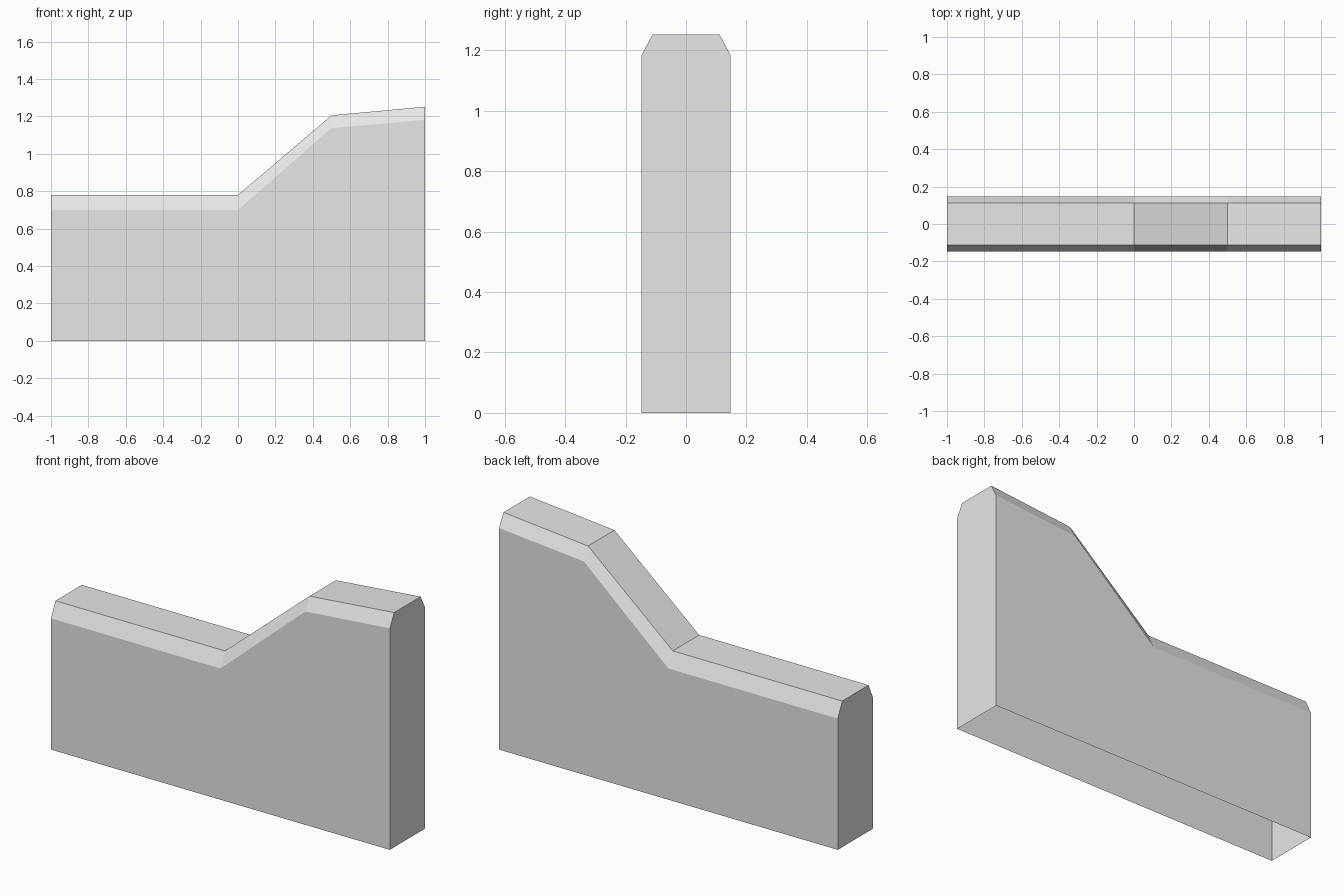
import bpy
import bmesh

cube = bpy.data.objects.get("Cube")
if cube:
    bpy.data.objects.remove(cube, do_unlink=True)

# Plain grey for the whole wall
grey = bpy.data.materials.new("light_grey")
grey.use_nodes = True
colour = (0.8, 0.8, 0.8, 1)
grey.diffuse_color = colour
grey.node_tree.nodes["Principled BSDF"].inputs["Base Color"].default_value = colour

HALF_WIDTH, TOP_HALF_WIDTH = 0.148, 0.111
# Along the wall: x, height of the side face, height of the ridge
STATIONS = [(-1, 0.70, 0.78), (0, 0.70, 0.78), (0.5, 1.138, 1.206), (1, 1.182, 1.252)]


def section(bm, x, side, ridge):
    """Open-bottomed cross-section with bevelled top edges."""
    half = [(HALF_WIDTH, 0), (HALF_WIDTH, side), (TOP_HALF_WIDTH, ridge)]
    outline = [(-y, z) for y, z in half] + half[::-1]
    return [bm.verts.new((x, y, z)) for y, z in outline]


bm = bmesh.new()
rings = [section(bm, *s) for s in STATIONS]

# Sides, bevels and top, bridged between neighbouring sections
for a, b in zip(rings, rings[1:]):
    for i in range(len(a) - 1):
        bm.faces.new((a[i], b[i], b[i + 1], a[i + 1]))

# End caps; the underside stays open
bm.faces.new(rings[0])
bm.faces.new(rings[-1][::-1])

mesh = bpy.data.meshes.new("stepped_wall")
bm.to_mesh(mesh)
bm.free()
mesh.materials.append(grey)
wall = bpy.data.objects.new("stepped_wall", mesh)
bpy.context.collection.objects.link(wall)
